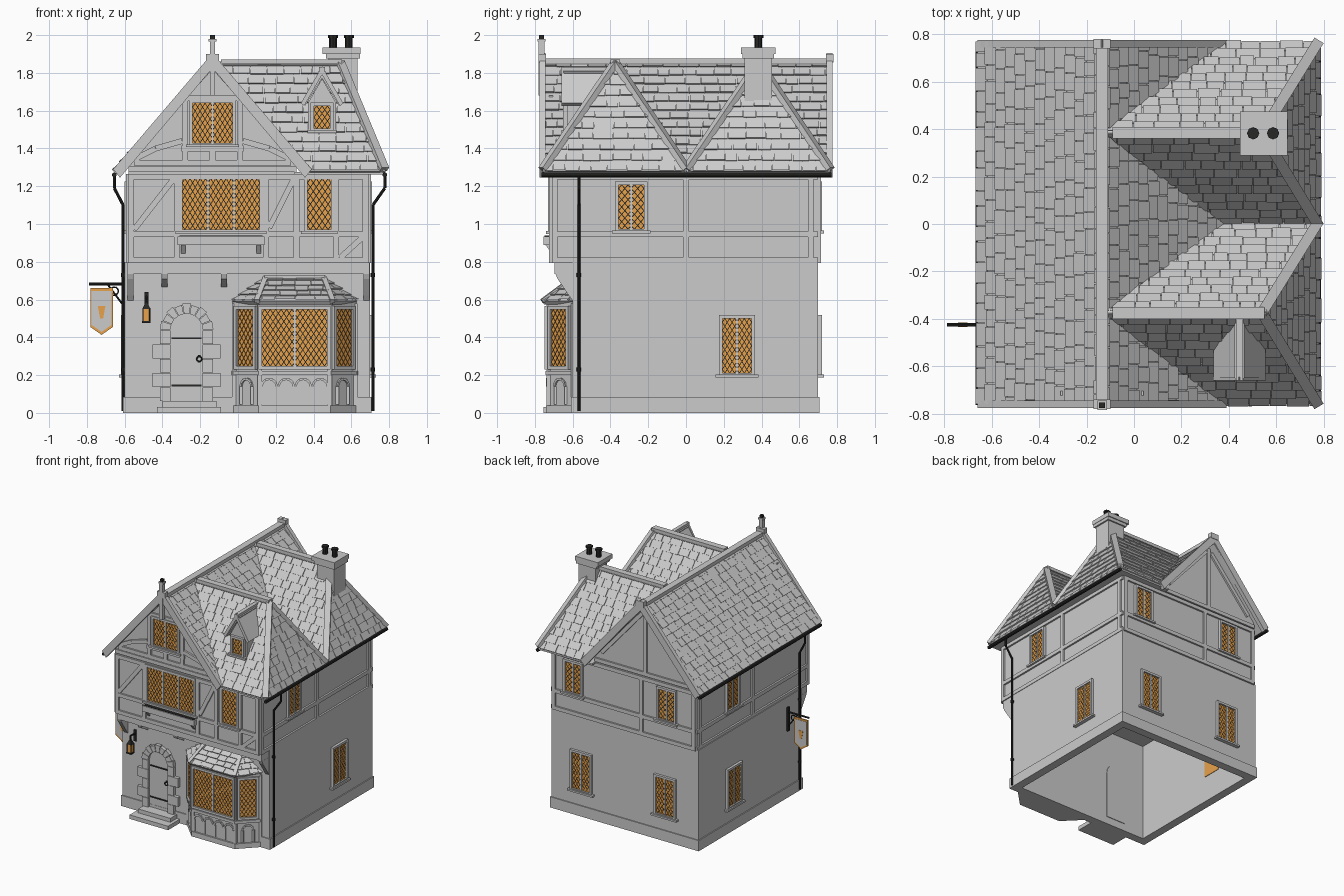
import bpy, bmesh, math, random
from mathutils import Vector, Matrix

random.seed(4)
if "Cube" in bpy.data.objects:
    bpy.data.objects.remove(bpy.data.objects["Cube"])


def material(name, rgb):
    m = bpy.data.materials.new(name)
    m.use_nodes = True
    m.diffuse_color = (*rgb, 1)
    m.node_tree.nodes["Principled BSDF"].inputs["Base Color"].default_value = (*rgb, 1)
    return m


MATS = [material("stone_grey", (0.6, 0.6, 0.6)),
        material("dark_iron", (0.02, 0.02, 0.019)),
        material("amber_glass", (0.8, 0.36, 0.07))]
GREY, IRON, AMBER = range(3)
ID = Matrix()


def frame(x, y, z, deg=0):
    return Matrix.Translation((x, y, z)) @ Matrix.Rotation(math.radians(deg), 4, 'Z')


def finish(name, bm, recalc=True):
    if recalc:
        bmesh.ops.recalc_face_normals(bm, faces=bm.faces)
    me = bpy.data.meshes.new(name)
    bm.to_mesh(me)
    bm.free()
    for m in MATS:
        me.materials.append(m)
    ob = bpy.data.objects.new(name, me)
    bpy.context.collection.objects.link(ob)


def loft(bm, low, high, mat=GREY):
    """Closed solid between two matching loops."""
    a, b = [[bm.verts.new(p) for p in loop] for loop in (low, high)]
    n = len(a)
    faces = [bm.faces.new(a[::-1]), bm.faces.new(b)]
    faces += [bm.faces.new((a[i], a[(i + 1) % n], b[(i + 1) % n], b[i])) for i in range(n)]
    for f in faces:
        f.material_index = mat


def prism(bm, pts, y0, y1, M=ID, mat=GREY):
    loft(bm, *[[M @ Vector((x, y, z)) for x, z in pts] for y in (y0, y1)], mat)


def box(bm, x0, x1, y0, y1, z0, z1, M=ID, mat=GREY):
    prism(bm, [(x0, z0), (x1, z0), (x1, z1), (x0, z1)], y0, y1, M, mat)


def plan(bm, pts, z0, z1):
    loft(bm, *[[(x, y, z) for x, y in pts] for z in (z0, z1)])


def beam(bm, a, b, w, h, M=ID, mat=GREY):
    a, b = M @ Vector(a), M @ Vector(b)
    d = b - a
    R = Matrix.Translation(a) @ d.to_track_quat('Y', 'Z').to_matrix().to_4x4()
    box(bm, -w / 2, w / 2, 0, d.length, -h / 2, h / 2, R, mat)


def tube(bm, pts, r, mat=IRON):
    for a, b in zip(pts, pts[1:]):
        d = Vector(b) - Vector(a)
        R = Matrix.Translation(a) @ d.to_track_quat('Y', 'Z').to_matrix().to_4x4()
        prism(bm, ring(0, 0, r, 8), 0, d.length, R, mat)


def ring(cx, cz, r, n, a0=0.0, a1=2 * math.pi, closed=True):
    k = n if closed else n - 1
    return [(cx + r * math.cos(a0 + (a1 - a0) * i / k), cz + r * math.sin(a0 + (a1 - a0) * i / k)) for i in range(n)]


def window(name, M, w, h, lights=2, deep=0.0, sill=True):
    """Leaded window; local outward direction is -y."""
    bm = bmesh.new()
    box(bm, -w / 2, w / 2, -.004, deep + .004, -h / 2, h / 2, M, AMBER)
    box(bm, -w / 2, w / 2, -.006, -.003, -h / 2, h / 2, M, IRON)
    lw = w / lights
    nx, nz = max(2, round(lw / .03)), max(2, round(h / .042))
    dx, dz = lw / nx, h / nz
    for k in range(lights):
        left = -w / 2 + k * lw
        for i in range(2 * nx + 1):
            for j in range(i % 2, 2 * nz + 1, 2):
                cx, cz = left + i * dx / 2, -h / 2 + j * dz / 2
                pts = [(cx + dx * .41, cz), (cx, cz + dz * .41), (cx - dx * .41, cz), (cx, cz - dz * .41)]
                prism(bm, [(min(max(x, left), left + lw), min(max(z, -h / 2), h / 2)) for x, z in pts],
                      -.008, -.006, M, AMBER)
        if k:
            box(bm, left - .006, left + .006, -.015, 0, -h / 2, h / 2, M)
    t = .018
    for s in (-1, 1):
        box(bm, s * w / 2, s * (w / 2 + t), -.02, .004, -h / 2 - t, h / 2 + t, M)
        box(bm, -w / 2, w / 2, -.02, .004, s * h / 2, s * (h / 2 + t), M)
    if sill:
        box(bm, -w / 2 - .035, w / 2 + .035, -.03, 0, -h / 2 - .022, -h / 2 - .008, M)
    finish(name, bm)


def slope(name, pts, tiled=True, course=.062):
    """Roof plane; the first edge is the eave, laid with staggered tiles."""
    pts = [Vector(p) for p in pts]
    u = (pts[1] - pts[0]).normalized()
    n = u.cross(pts[2] - pts[0]).normalized()
    v = n.cross(u)
    bm = bmesh.new()
    us, vs = [(p - pts[0]).dot(u) for p in pts], [(p - pts[0]).dot(v) for p in pts]
    for row in range(math.ceil(max(vs) / course) if tiled else 0):
        x = min(us) - random.uniform(0, .08)
        while x < max(us):
            w, lift = random.uniform(.06, .11), random.uniform(.009, .014)
            drop = random.uniform(0, .006)
            corner = lambda a, b, c: bm.verts.new(pts[0] + u * a + v * b + n * c)
            lo, hi = row * course - drop, (row + 1) * course
            a, b = x + .0015, x + w - .0015
            top = [corner(a, lo, lift), corner(b, lo, lift), corner(b, hi, .003), corner(a, hi, .003)]
            bot = [corner(a, lo, 0), corner(b, lo, 0), corner(b, hi, 0), corner(a, hi, 0)]
            bm.faces.new(top)
            for i in range(4):
                bm.faces.new((bot[i], bot[(i + 1) % 4], top[(i + 1) % 4], top[i]))
            x += w
    for p, q in zip(pts, pts[1:] + pts[:1]):
        bmesh.ops.bisect_plane(bm, geom=bm.verts[:] + bm.edges[:] + bm.faces[:], plane_co=p,
                               plane_no=(q - p).cross(n), clear_outer=True)
    loft(bm, [p - n * .025 for p in pts], pts)
    finish(name, bm, False)


# Hollow ground floor, plinth, upper storey and gable body
bm = bmesh.new()
for e, z0, z1 in ((0, 0, .8), (.008, 0, .085)):
    box(bm, -.6 - e, .7 + e, -.6 - e, -.54, z0, z1)
    box(bm, -.6 - e, .7 + e, .64, .7 + e, z0, z1)
    box(bm, -.6 - e, -.54, -.54, .64, z0, z1)
    box(bm, .64, .7 + e, -.54, .64, z0, z1)
finish("ground_floor_walls", bm)
bm = bmesh.new()
box(bm, -.58, .69, -.71, .7, .795, 1.27)
box(bm, -.585, .695, -.695, -.55, .735, .8)
prism(bm, [(-.58, 1.25), (.31, 1.25), (.31, 1.33), (-.135, 1.83), (-.58, 1.33)], -.71, .7)
box(bm, .3, .77, -.75, .76, 1.262, 1.275)
finish("upper_storey", bm)
bm = bmesh.new()
for x, drop in ((-.39, .075), (-.075, .075), (-.57, .155), (.68, .155)):
    prism(bm, [(-.59, .735), (-.69, .735), (-.68, .71), (-.62, .73 - drop * .7), (-.59, .735 - drop)],
          -.016, .016, frame(x, 0, 0, 90))
finish("jetty_corbels", bm)

# Timber framing per wall: (u0, z0, u1, z1) centre lines
FRONT, LEFT, REAR, RIGHT = frame(0, -.71, 0), frame(.69, 0, 0, 90), frame(0, .7, 0, 180), frame(-.58, 0, 0, -90)


def timbers(name, M, lines, w=.03):
    bm = bmesh.new()
    for x0, z0, x1, z1 in lines:
        d = Vector((x1 - x0, 0, z1 - z0))
        s = Vector((d.z, 0, -d.x)).normalized() * w / 2
        a, b = Vector((x0, 0, z0)), Vector((x1, 0, z1))
        prism(bm, [(p.x, p.z) for p in (a - s, a + s, b + s, b - s)], -.014, .005, M)
    finish(name, bm)


def rails(u0, u1):
    return [(u0, z, u1, z) for z in (.808, .945, 1.25)]


def posts(us, z0=.8, z1=1.25):
    return [(u, z0, u, z1) for u in us]


timbers("front_timbers", FRONT, rails(-.58, .69) + posts((-.565, -.325, .148, .31, .52, .675)) +
        [(-.55, .97, -.34, 1.24), (.165, .98, .295, 1.24), (.54, .82, .66, .93)])
timbers("front_gable_timbers", FRONT, [(-.58, 1.29, .31, 1.29), (-.55, 1.325, .28, 1.325),
        (-.3, 1.4, .03, 1.4), (-.31, 1.665, .04, 1.665), (-.135, 1.33, -.135, 1.4)] +
        posts((-.28, .01), 1.33, 1.67) +
        [(-.135 + s * a, p, -.135 + s * b, q) for s in (-1, 1)
         for a, p, b, q in ((.42, 1.34, .3, 1.4), (.3, 1.4, .16, 1.44))])
timbers("left_timbers", LEFT, rails(-.71, .7) + posts((-.695, 0, .66)))
timbers("right_timbers", RIGHT, rails(-.7, .71) + posts((-.66, 0, .695)))
timbers("rear_timbers", REAR, rails(-.69, .58) + posts((-.675, .1, .565)) +
        [(-.31, 1.29, .58, 1.29), (.135, 1.29, .135, 1.8), (-.25, 1.36, .11, 1.77), (.52, 1.36, .16, 1.77)])

# Windows
window("front_main_window", frame(-.09, -.71, 1.105), .41, .27, 3)
window("front_small_window", frame(.43, -.71, 1.105), .125, .27, 1)
window("front_gable_window", frame(-.135, -.71, 1.535), .21, .21, 2)
for name, x, y, deg in (("left_upper", .69, -.29, 90), ("right_upper", -.58, .25, -90),
                        ("rear_upper_a", .5, .7, 180), ("rear_upper_b", -.325, .7, 180)):
    window(name + "_window", frame(x, y, 1.09, deg), .135, .235, 2)
for name, x, y, deg in (("left_lower", .7, .27, 90), ("right_lower", -.6, .26, -90),
                        ("rear_lower_a", .43, .7, 180), ("rear_lower_b", -.31, .7, 180)):
    window(name + "_window", frame(x, y, .355, deg), .155, .29, 2, .06)

# Planter under the main window
bm = bmesh.new()
box(bm, -.32, .14, -.755, -.7, .89, .935)
box(bm, -.31, .13, -.748, -.715, .935, .938, ID, IRON)
for x in (-.29, .11):
    prism(bm, [(-.7, .89), (-.745, .89), (-.7, .83)], -.011, .011, frame(x, 0, 0, 90))
finish("window_planter", bm)

# Main roof, then two hipped cross wings
E, T, RX = 1.28, 1.855, -.135
slope("main_roof_right", [(-.66, .77, E), (-.66, -.76, E), (RX, -.76, T), (RX, .77, T)])
slope("main_roof_left", [(.385, -.76, E), (.385, .77, E), (RX, .77, T), (RX, -.76, T)])
caps = bmesh.new()
beam(caps, (RX, -.75, T + .006), (RX, .76, T + .006), .052, .028)
for name, yc in (("front_wing", -.375), ("rear_wing", .385)):
    y0, y1 = yc - .385, yc + .38
    slope(name + "_front_slope", [(.37, y0, E), (.78, y0, E), (.54, yc, T), (-.12, yc, T)])
    slope(name + "_rear_slope", [(.78, y1, E), (.37, y1, E), (-.12, yc, T), (.54, yc, T)])
    slope(name + "_hip_end", [(.78, y0, E), (.78, y1, E), (.54, yc, T)])
    beam(caps, (-.09, yc, T + .004), (.55, yc, T + .004), .05, .026)
    for y in (y0, y1):
        beam(caps, (.54, yc, T), (.775, y, E + .01), .045, .03)
finish("ridge_caps", caps)
bm = bmesh.new()
for y in (-.76, .76):
    for s in (-1, 1):
        prism(bm, [(RX, 1.905), (RX, 1.825), (RX + s * .49, 1.245), (RX + s * .525, 1.29)], y - .016, y + .016)
    box(bm, RX - .035, RX + .035, y - .02, y + .02, 1.855, 1.9)
box(bm, RX - .014, RX + .014, -.782, -.75, 1.68, 1.97)
box(bm, RX - .02, RX + .02, -.785, -.745, 1.965, 1.98)
box(bm, RX - .012, RX + .012, -.777, -.753, 1.98, 2.0, ID, IRON)
finish("bargeboards_and_finial", bm)

# Dormer
bm = bmesh.new()
prism(bm, [(.37, 1.46), (.52, 1.46), (.52, 1.64), (.445, 1.77), (.37, 1.64)], -.63, -.42)
beam(bm, (.445, -.66, 1.82), (.445, -.4, 1.82), .03, .02)
for s in (-1, 1):
    prism(bm, [(.445, 1.835), (.445, 1.79), (.445 + s * .095, 1.625), (.445 + s * .112, 1.64)], -.66, -.645)
finish("dormer_body", bm)
slope("dormer_roof_right", [(.335, -.4, 1.64), (.335, -.65, 1.64), (.445, -.65, 1.82), (.445, -.4, 1.82)], False)
slope("dormer_roof_left", [(.555, -.65, 1.64), (.555, -.4, 1.64), (.445, -.4, 1.82), (.445, -.65, 1.82)], False)
window("dormer_window", frame(.445, -.63, 1.565), .085, .12, 1)

# Chimney
bm = bmesh.new()
box(bm, .48, .632, .31, .455, 1.5, 1.9)
box(bm, .465, .645, .298, .467, 1.875, 1.9)
box(bm, .447, .648, .29, .475, 1.9, 1.935)
for x in (.503, .587):
    tube(bm, [(x, .383, 1.93), (x, .383, 1.99)], .02)
    tube(bm, [(x, .383, 1.985), (x, .383, 2.0)], .026)
finish("chimney", bm)

# Gutters and downpipes
bm = bmesh.new()
for s, eave, wall in ((-1, -.655, -.608), (1, .777, .714)):
    tube(bm, [(eave, -.765, 1.26), (eave, .77, 1.26)], .013)
    tube(bm, [(eave, -.567, 1.26), (eave, -.567, 1.19), (wall, -.567, 1.1), (wall, -.567, .01)], .008)
    for z in (.22, .72):
        tube(bm, [(wall, -.567, z), (wall, -.567, z + .02)], .012)
finish("gutters_and_downpipes", bm)


# Bay window
def bay(o):
    return [(-.02 - o, -.59), (-.02 - o, -.6), (.115 - o / 2, -.73 - o), (.485 + o / 2, -.73 - o), (.62 + o, -.6), (.62 + o, -.59)]


bm = bmesh.new()
for o, z0, z1 in ((.012, 0, .04), (0, 0, .21), (.014, .2, .222), (-.004, .22, .58), (.008, .565, .598)):
    plan(bm, bay(o), z0, z1)
BAYSIDE = math.degrees(math.atan2(.13, .135))
SIDES = [frame(.3, -.73, 0), frame(.0475, -.665, 0, -BAYSIDE), frame(.5525, -.665, 0, BAYSIDE)]
for M, us in zip(SIDES, ((-.135, -.045, .045, .135), (0,), (0,))):
    for c in us:
        arch = [(c - .04, .045)] + ring(c, .14, .04, 7, math.pi, 0, False) + [(c + .04, .045)]
        for p, q in zip(arch, arch[1:]):
            beam(bm, (p[0], 0, p[1]), (q[0], 0, q[1]), .02, .012, M)
for x, y in bay(0)[1:5]:
    box(bm, x - .012, x + .012, y - .008, y + .012, .04, .58)
finish("bay_body", bm)
for side, M, w, n in zip(("front", "right", "left"), SIDES, (.345, .12, .12), (2, 1, 1)):
    window("bay_" + side + "_window", M @ Matrix.Translation((0, 0, .398)), w, .3, n, 0, False)
e = [(-.04, -.59, .592), (.1, -.762, .592), (.5, -.762, .592), (.64, -.59, .592)]
t = [(.15, -.59, .72), (.45, -.59, .72)]
slope("bay_roof_front", [e[1], e[2], t[1], t[0]], course=.045)
slope("bay_roof_right", [e[0], e[1], t[0]], course=.045)
slope("bay_roof_left", [e[2], e[3], t[1]], course=.045)
bm = bmesh.new()
beam(bm, e[1], t[0], .028, .022)
beam(bm, e[2], t[1], .028, .022)
box(bm, .14, .46, -.615, -.59, .71, .73)
finish("bay_roof_caps", bm)

# Arched door with stone surround, hinges, ring handle and steps
DX, SP = -.272, .44
bm = bmesh.new()
prism(bm, [(DX - .085, .06), (DX + .085, .06)] + ring(DX, SP, .085, 13, 0, math.pi, False), -.606, -.535)
for z in (.145, .395):
    box(bm, DX - .08, DX + .08, -.611, -.6, z - .005, z + .005, ID, IRON)
tube(bm, [(x, -.613, z) for x, z in ring(-.205, .285, .014, 9, closed=False)], .004)
box(bm, -.212, -.198, -.614, -.6, .295, .307, ID, IRON)
finish("door", bm)
bm = bmesh.new()
for i in range(9):
    a, b = math.pi * (i + .04) / 9, math.pi * (i + .96) / 9
    outer = .142 if i % 2 == 0 else .134
    prism(bm, ring(DX, SP, .085, 2, a, b, False) + ring(DX, SP, outer, 2, b, a, False), -.628, -.595)
for i in range(5):
    z, w = .062 + i * .0756, (.18 if i % 2 else .14)
    for s in (-1, 1):
        box(bm, DX + s * .085, DX + s * w, -.626, -.595, z, z + .073)
box(bm, -.43, -.09, -.755, -.59, 0, .032)
box(bm, -.4, -.115, -.69, -.59, .03, .063)
finish("door_surround_and_steps", bm)

# Wall lantern
bm = bmesh.new()
box(bm, -.495, -.475, -.61, -.598, .55, .64, ID, IRON)
tube(bm, [(-.485, -.6, .61), (-.485, -.665, .615), (-.485, -.665, .58)], .006)
box(bm, -.502, -.468, -.682, -.648, .485, .55, ID, AMBER)
box(bm, -.507, -.463, -.687, -.643, .476, .486, ID, IRON)
loft(bm, [(-.485 + x, -.665 + y, .55) for x, y in ring(0, 0, .03, 4, .785, 7.07)],
     [(-.485 + x, -.665 + y, .585) for x, y in ring(0, 0, .008, 4, .785, 7.07)], IRON)
for x in (-.503, -.467):
    for y in (-.683, -.647):
        tube(bm, [(x, y, .48), (x, y, .555)], .003)
finish("wall_lantern", bm)

# Hanging sign with a stag emblem
bm = bmesh.new()
SX, SY = -.722, -.425
tube(bm, [(-.79, SY, .682), (-.59, SY, .682)], .007)
tube(bm, [(-.6, SY, .56), (-.69, SY, .68)], .005)
tube(bm, [(x, SY, z) for x, z in ring(-.655, .645, .022, 11, closed=False)], .004)
box(bm, -.612, -.598, SY - .012, SY + .012, .53, .72, ID, IRON)
for s, d, m in ((1, .005, AMBER), (.88, .007, GREY)):
    prism(bm, [(SX + x * s, .545 + z * s) for x, z in ((-.06, .115), (-.06, -.09), (0, -.132), (.06, -.09), (.06, .115))],
          SY - d, SY + d, ID, m)
prism(bm, [(SX + x, z) for x, z in ((-.02, .565), (-.008, .5), (.008, .5), (.02, .565))], SY - .009, SY + .009, ID, AMBER)
for s in (-1, 1):
    for a, p, b, q in ((.008, .56, .034, .6), (.034, .6, .03, .645), (.022, .58, .014, .625), (.01, .55, .036, .56)):
        beam(bm, (SX + s * a, SY, p), (SX + s * b, SY, q), .008, .018, ID, AMBER)
finish("hanging_sign", bm)
